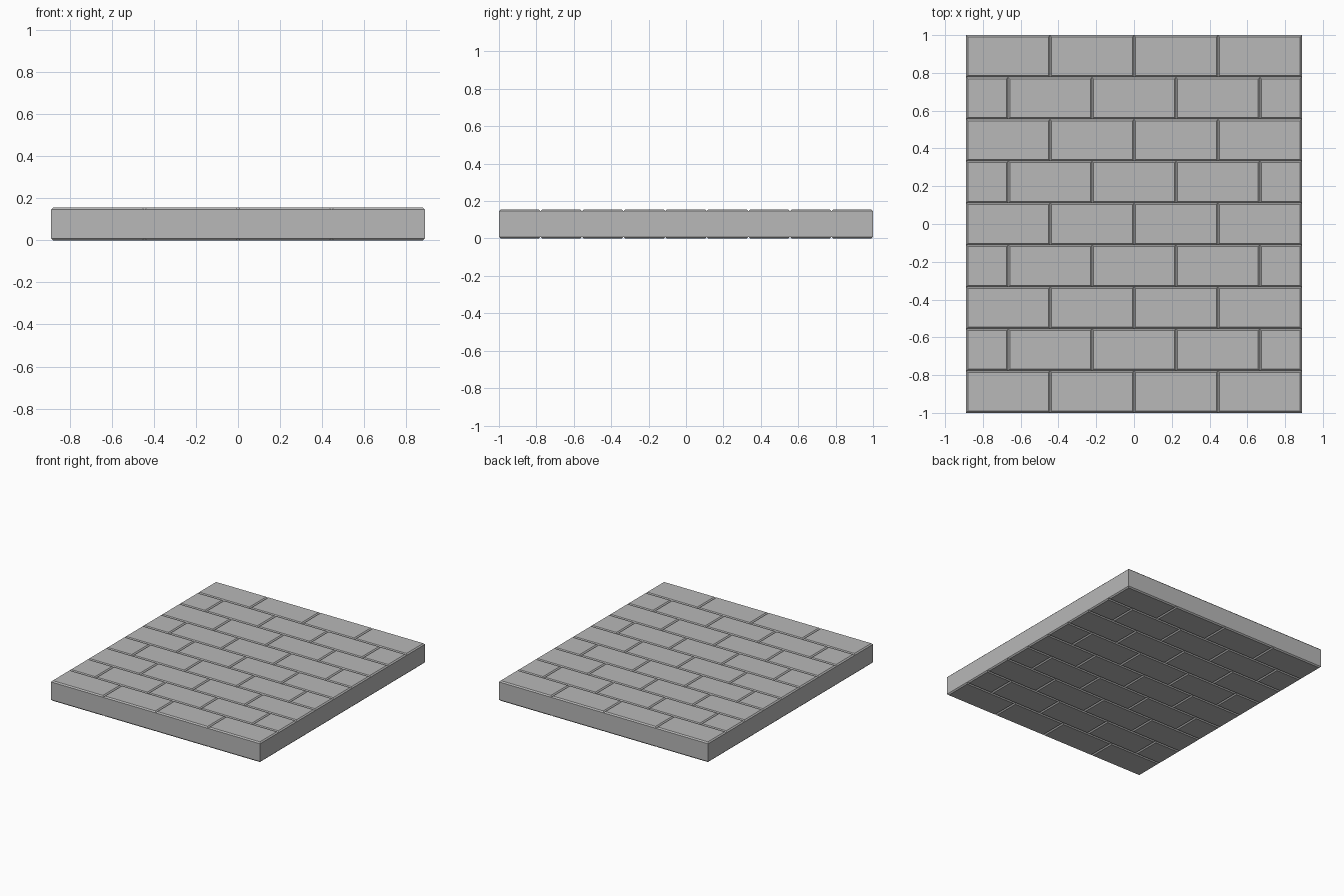
import bpy, bmesh

if "Cube" in bpy.data.objects:
    bpy.data.objects.remove(bpy.data.objects["Cube"])

ROWS, COLS = 9, 4
BW, BD, H = 4 / 9, 2 / 9, 0.155     # brick width, depth, slab thickness
C = 0.009                           # chamfer forming the grooves
X, Y = COLS * BW / 2, 1.0

bm = bmesh.new()


def ring(x0, x1, y0, y1, z):
    return [bm.verts.new(p) for p in
            ((x0, y0, z), (x1, y0, z), (x1, y1, z), (x0, y1, z))]


def skirt(a, b):
    for i in range(4):
        j = (i + 1) % 4
        bm.faces.new((a[i], a[j], b[j], b[i]))


def brick_cap(x0, x1, y0, y1, z_base, z_face):
    # flat brick face with chamfered border
    outer = ring(x0, x1, y0, y1, z_base)
    inner = ring(x0 + C, x1 - C, y0 + C, y1 - C, z_face)
    skirt(outer, inner)
    bm.faces.new(inner)


# running bond on top and bottom: odd rows start and end with half bricks
for r in range(ROWS):
    y0 = -Y + r * BD
    if r % 2 == 0:
        xs = [-X + i * BW for i in range(COLS + 1)]
    else:
        xs = [-X] + [-X + (i + 0.5) * BW for i in range(COLS)] + [X]
    for x0, x1 in zip(xs, xs[1:]):
        brick_cap(x0, x1, y0, y0 + BD, H - C, H)
        brick_cap(x0, x1, y0, y0 + BD, C, 0)

# plain outer walls
skirt(ring(-X, X, -Y, Y, C), ring(-X, X, -Y, Y, H - C))

# orient faces outward: caps by height, walls are already outward
bm.normal_update()
for f in bm.faces:
    z = f.calc_center_median().z
    if abs(f.normal.z) > 0.1 and (f.normal.z > 0) != (z > H / 2):
        f.normal_flip()
bmesh.ops.remove_doubles(bm, verts=bm.verts, dist=1e-5)

mesh = bpy.data.meshes.new("brick_slab")
bm.to_mesh(mesh)
bm.free()
slab = bpy.data.objects.new("brick_slab", mesh)
bpy.context.collection.objects.link(slab)

# dark grey stone
stone = bpy.data.materials.new("stone")
stone.diffuse_color = (0.48, 0.48, 0.48, 1)
stone.use_nodes = True
stone.node_tree.nodes["Principled BSDF"].inputs["Base Color"].default_value = stone.diffuse_color
mesh.materials.append(stone)
